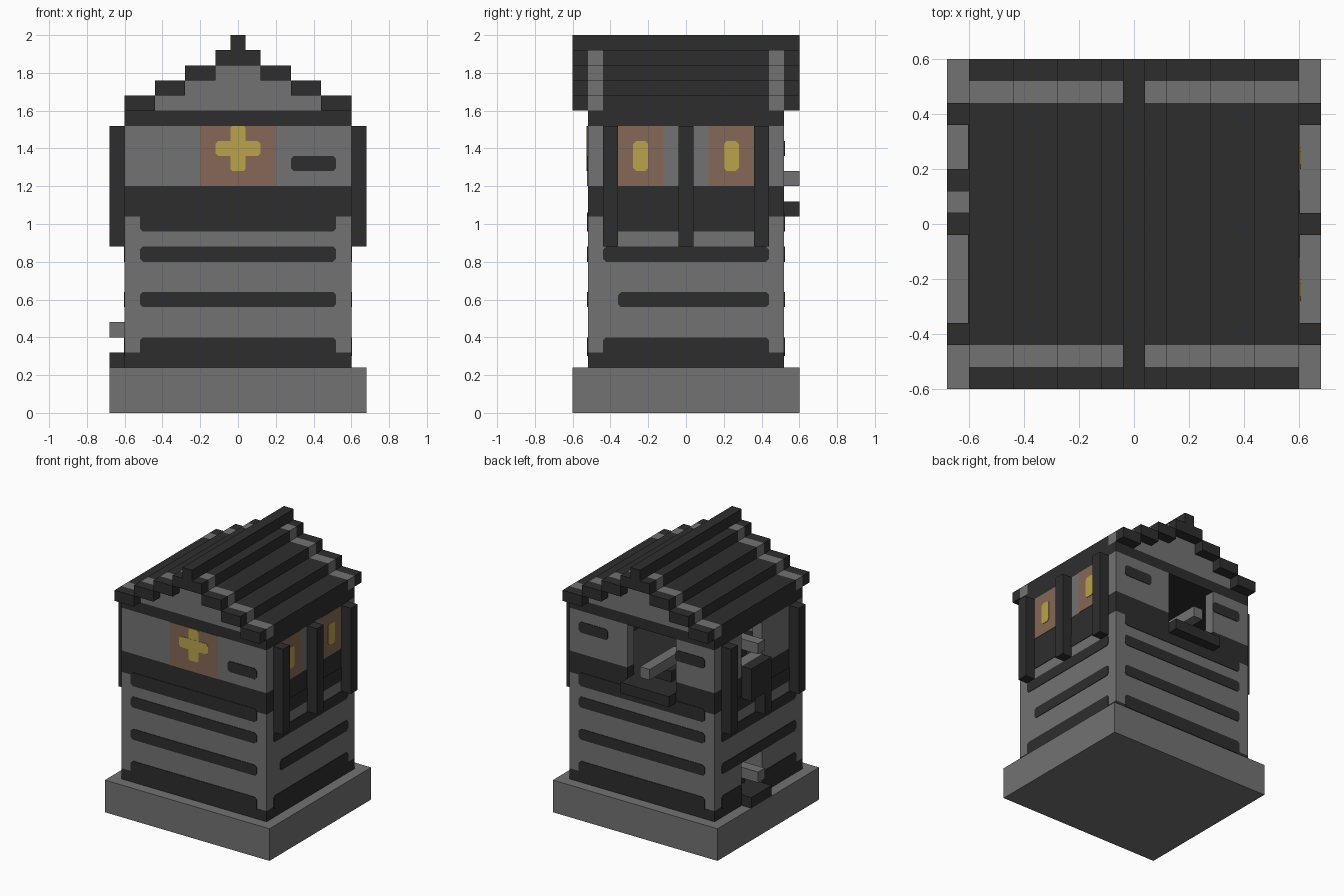
import bpy
import bmesh
from mathutils import Vector

if "Cube" in bpy.data.objects:
    bpy.data.objects.remove(bpy.data.objects["Cube"], do_unlink=True)


def material(name, rgb):
    m = bpy.data.materials.new(name)
    m.use_nodes = True
    m.diffuse_color = (*rgb, 1)
    m.node_tree.nodes["Principled BSDF"].inputs["Base Color"].default_value = (*rgb, 1)
    return m


STONE = material("grey stone", (0.17, 0.17, 0.17))
DARK = material("dark timber", (0.027, 0.027, 0.027))
BROWN = material("brown frame", (0.235, 0.14, 0.092))
GLOW = material("yellow glass", (0.50, 0.36, 0.07))

U = 0.08            # block size
HX, HY = 0.6, 0.52  # half width and depth of the tower


def finish(name, bm, mat):
    bmesh.ops.recalc_face_normals(bm, faces=bm.faces)
    mesh = bpy.data.meshes.new(name)
    bm.to_mesh(mesh)
    bm.free()
    if mat:
        mesh.materials.append(mat)
    ob = bpy.data.objects.new(name, mesh)
    bpy.context.scene.collection.objects.link(ob)
    return ob


def box(name, mat, xs, ys, zs):
    bm = bmesh.new()
    bmesh.ops.create_cube(bm, size=1)
    for v in bm.verts:
        v.co = Vector(s[0] + (c + 0.5) * (s[1] - s[0]) for c, s in zip(v.co, (xs, ys, zs)))
    return finish(name, bm, mat)


def plate(name, mat, side, us, zs, lift=0.004, cut=0.016):
    """Thin panel with clipped corners on one wall of the tower."""
    (u0, u1), (z0, z1) = us, zs
    pts = []
    for u, z, su, sz in ((u0, z0, 1, 1), (u1, z0, -1, 1), (u1, z1, -1, -1), (u0, z1, 1, -1)):
        pair = [(u, z + sz * cut), (u + su * cut, z)]
        pts += pair if su == sz else pair[::-1]

    def place(u, z, d):
        return {"front": (u, -HY - d, z), "back": (u, HY + d, z),
                "left": (HX + d, u, z), "right": (-HX - d, u, z)}[side]

    bm = bmesh.new()
    face = bm.faces.new([bm.verts.new(place(u, z, -0.002)) for u, z in pts])
    top = bmesh.ops.extrude_face_region(bm, geom=[face])["geom"]
    move = Vector(place(0, 0, lift)) - Vector(place(0, 0, -0.002))
    bmesh.ops.translate(bm, vec=move, verts=[g for g in top if isinstance(g, bmesh.types.BMVert)])
    return finish(side + "_" + name, bm, mat)


def carve(ob, cutters):
    for c in cutters:
        mod = ob.modifiers.new("opening", "BOOLEAN")
        mod.operation = "DIFFERENCE"
        mod.solver = "EXACT"
        mod.object = c


def cutter(name, xs, ys, zs):
    ob = box(name, None, xs, ys, zs)
    ob.hide_render = True
    ob.hide_set(True)
    ob.display_type = "WIRE"
    return ob


# Openings: upper room, back hatch, side hatch, low side hatch
port_y = (-0.04, 0.2)
hatch_x = (-0.28, 0.12)
room = cutter("room_cutter", (-0.52, 0.52), (-0.44, 0.44), (1.12, 1.56))
back_cut = cutter("back_hatch_cutter", hatch_x, (0.4, 0.7), (1.12, 1.56))
side_cut = cutter("side_hatch_cutter", (-0.7, -0.48), port_y, (1.28, 1.56))
low_cut = cutter("low_hatch_cutter", (-0.7, -0.2), port_y, (0.32, 0.56))

# Plinth and tower layers
box("plinth", STONE, (-0.68, 0.68), (-0.6, 0.6), (0, 0.24))
X, Y = (-HX, HX), (-HY, HY)
box("bottom_band", DARK, X, Y, (0.24, 0.32))
carve(box("lower_wall", STONE, X, Y, (0.32, 1.04)), [low_cut])
carve(box("middle_band", DARK, X, Y, (1.04, 1.2)), [room, back_cut])
carve(box("upper_wall", STONE, X, Y, (1.2, 1.52)), [room, back_cut, side_cut])
box("top_band", DARK, X, Y, (1.52, 1.6))

# Dark stripes around the walls
for side in ("front", "back", "left", "right"):
    w = 0.52 if side in ("front", "back") else 0.44
    plate("upper_stripe", DARK, side, (-w, w), (0.8, 0.88))
    plate("middle_stripe", DARK, side, (-0.36 if side == "left" else -w, w), (0.56, 0.64))
    plate("band_lower_edge", DARK, side, (-w, w), (0.96, 1.06))
    if side == "right":
        plate("base_edge_a", DARK, side, (-w, port_y[0]), (0.3, 0.4))
        plate("base_edge_b", DARK, side, (port_y[1], w), (0.3, 0.4))
    else:
        plate("base_edge", DARK, side, (-w, w), (0.3, 0.4))

# Narrow slots
plate("slot", DARK, "front", (0.28, 0.52), (1.28, 1.36))
for s in (-1, 1):
    plate("slot", DARK, "back", sorted((s * 0.28, s * 0.52)), (1.36, 1.44))

# Front window with a cross-shaped pane, showing inside as well
box("front_window_frame", BROWN, (-0.2, 0.2), (-0.523, -0.437), (1.2, 1.52))
plate("pane_upright", GLOW, "front", (-0.04, 0.04), (1.28, 1.52), 0.006, 0.01)
plate("pane_crossbar", GLOW, "front", (-0.12, 0.12), (1.36, 1.44), 0.007)
box("inner_pane_upright", GLOW, (-0.04, 0.04), (-0.438, -0.434), (1.28, 1.52))
box("inner_pane_crossbar", GLOW, (-0.12, 0.12), (-0.438, -0.433), (1.36, 1.44))

# Side windows
for s in (-1, 1):
    box("side_window_frame", BROWN, (0.517, 0.603), sorted((s * 0.12, s * 0.36)), (1.2, 1.52))
    plate("side_pane", GLOW, "left", sorted((s * 0.2, s * 0.28)), (1.28, 1.44), 0.007)

# Posts on both sides
for y in (-0.4, 0, 0.4):
    box("left_post", DARK, (HX, HX + U), (y - 0.04, y + 0.04), (0.88, 1.52))
    if y:
        box("right_post", DARK, (-HX - U, -HX), (y - 0.04, y + 0.04), (0.88, 1.52))
box("right_short_post", DARK, (-HX - U, -HX), (-0.04, 0.04), (0.88, 1.04))

# Sills beneath the openings
box("back_sill", DARK, hatch_x, (HY, HY + U), (1.04, 1.12))
box("side_sill", DARK, (-HX - U, -HX), port_y, (1.04, 1.28))
box("low_sill", DARK, (-HX - U, -HX), port_y, (0.24, 0.32))
box("low_hatch_lining", DARK, (-0.22, -0.198), port_y, (0.32, 0.56))

# Barrels poking out of the openings, on dark carriages
box("back_barrel", STONE, (-0.12, -0.04), (0.2, 0.6), (1.2, 1.28))
box("back_carriage", DARK, (-0.16, 0.0), (0.16, 0.4), (1.12, 1.2))
box("side_barrel", STONE, (-0.68, -0.36), (0.04, 0.12), (1.36, 1.44))
box("side_carriage", DARK, (-0.52, -0.34), (0.02, 0.14), (1.12, 1.36))
box("low_barrel", STONE, (-0.68, -0.3), (0.04, 0.12), (0.4, 0.48))
box("low_carriage", DARK, (-0.5, -0.24), (0.02, 0.14), (0.32, 0.4))

# Stepped roof: a grey course near each gable, dark elsewhere
edges = (0.6, 0.44, 0.28, 0.12, 0.04)
courses = [(-0.6, -0.52, DARK), (-0.52, -0.44, STONE), (-0.44, 0.44, DARK),
           (0.44, 0.52, STONE), (0.52, 0.6, DARK)]
for i in range(4):
    zs = (1.6 + i * U, 1.68 + i * U)
    inner = edges[i + 1]
    for y0, y1, mat in courses:
        for s in (-1, 1):
            box("roof_step", mat, sorted((s * inner, s * edges[i])), (y0, y1), zs)
    if i < 3:
        box("gable", STONE, (-inner, inner), Y, zs)
box("ridge_beam", DARK, (-0.04, 0.04), (-0.6, 0.6), (1.84, 2.0))
